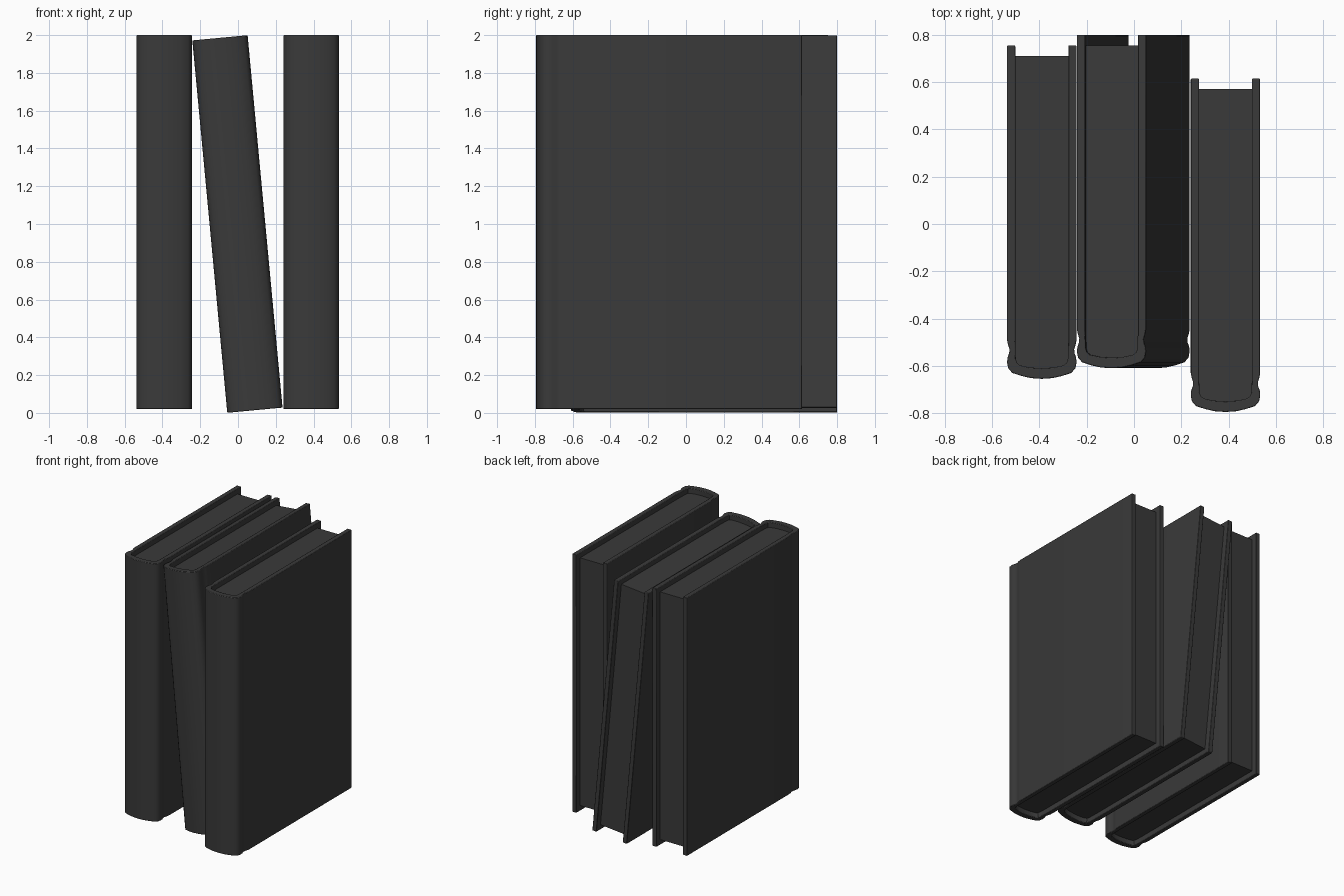
import bpy, bmesh, math

if "Cube" in bpy.data.objects:
    bpy.data.objects.remove(bpy.data.objects["Cube"])

HEIGHT = 1.98
grey = bpy.data.materials.new("dark_grey")
grey.diffuse_color = (0.042, 0.042, 0.042, 1)
grey.use_nodes = True
grey.node_tree.nodes["Principled BSDF"].inputs["Base Color"].default_value = grey.diffuse_color

# Right half of the cover outline: board, hinge groove, rounded spine
OUTER = [(0.147, 0.705), (0.147, -0.54), (0.143, -0.56), (0.137, -0.58), (0.138, -0.595),
         (0.145, -0.615), (0.147, -0.635), (0.142, -0.66), (0.125, -0.68),
         (0.085, -0.693), (0.045, -0.702), (0, -0.705)]
# Right half of the inside outline of the cover
INNER = [(0.112, -0.55), (0.110, -0.62), (0.105, -0.638), (0.092, -0.648),
         (0.05, -0.657), (0, -0.66)]


def mirrored(half):
    """Right half ending on the centre line, then the left half back up."""
    return half + [(-x, y) for x, y in reversed(half[:-1])]


def prism(name, outline, height):
    bm = bmesh.new()
    face = bm.faces.new([bm.verts.new((x, y, -height / 2)) for x, y in outline])
    ext = bmesh.ops.extrude_face_region(bm, geom=[face])
    bmesh.ops.translate(bm, vec=(0, 0, height),
                        verts=[v for v in ext["geom"] if isinstance(v, bmesh.types.BMVert)])
    bmesh.ops.recalc_face_normals(bm, faces=bm.faces)
    mesh = bpy.data.meshes.new(name)
    bm.to_mesh(mesh)
    bm.free()
    mesh.materials.append(grey)
    ob = bpy.data.objects.new(name, mesh)
    bpy.context.collection.objects.link(ob)
    bpy.ops.object.select_all(action='DESELECT')
    ob.select_set(True)
    bpy.context.view_layer.objects.active = ob
    bpy.ops.object.shade_smooth_by_angle(angle=math.radians(35))
    return ob


def book(side, location, tilt=0):
    # Hard cover: outer outline joined to the inner one
    inside = mirrored([(0.112, 0.705)] + INNER)
    cover = prism(side + "_book_cover", mirrored(OUTER) + inside[::-1], HEIGHT)
    bevel = cover.modifiers.new("soft_edges", 'BEVEL')
    bevel.width = 0.004
    bevel.segments = 2
    bevel.limit_method = 'ANGLE'
    bevel.angle_limit = math.radians(50)
    # Page block, set back from the board edges
    pages = prism(side + "_book_pages", mirrored([(0.112, 0.66)] + INNER), HEIGHT - 0.08)
    for ob in (cover, pages):
        ob.location = location
        ob.rotation_euler.y = tilt


book("left", (-0.39, 0.05, 1.01))
book("middle", (-0.003, 0.095, 1.0), math.radians(-5.36))
book("right", (0.387, -0.09, 1.01))
